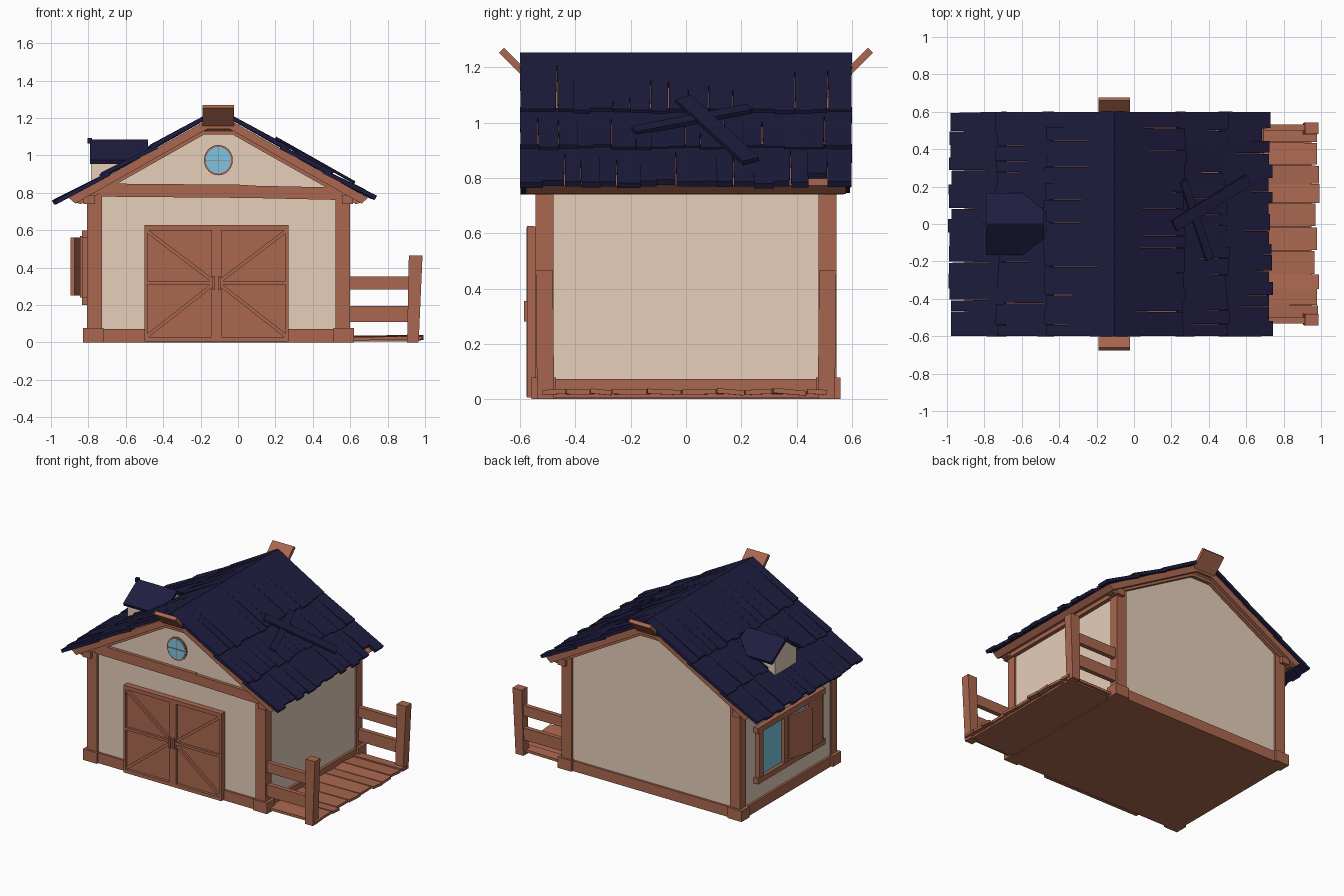
import bpy, bmesh, math, random
from mathutils import Vector as V

if "Cube" in bpy.data.objects:
    bpy.data.objects.remove(bpy.data.objects["Cube"])

random.seed(7)
R = random.uniform
CX, K = -0.105, 0.565            # ridge x, roof slope


def material(name, col):
    m = bpy.data.materials.new(name)
    m.diffuse_color = (*col, 1)
    m.use_nodes = True
    m.node_tree.nodes["Principled BSDF"].inputs["Base Color"].default_value = m.diffuse_color
    return m


WOOD = material("brown wood", (0.40, 0.136, 0.080))
PLASTER = material("beige plaster", (0.79, 0.62, 0.49))
SHINGLE = material("navy shingle", (0.0128, 0.0120, 0.049))
GLASS = material("blue glass", (0.20, 0.56, 0.76))


def finish(name, bm, mat):
    bmesh.ops.recalc_face_normals(bm, faces=bm.faces)
    me = bpy.data.meshes.new(name)
    bm.to_mesh(me)
    bm.free()
    me.materials.append(mat)
    ob = bpy.data.objects.new(name, me)
    bpy.context.collection.objects.link(ob)
    return ob


def boards(name, mat, items):
    """Each item: start, end, width vector, thickness vector, optional end taper."""
    bm = bmesh.new()
    for a, b, w, t, *taper in items:
        a, b, w, t = V(a), V(b), V(w) / 2, V(t) / 2
        k = taper[0] if taper else 1
        vs = [bm.verts.new(p + s * u * w + r * t) for p, s in ((a, 1), (b, k))
              for u, r in ((-1, -1), (1, -1), (1, 1), (-1, 1))]
        for f in ((0, 1, 2, 3), (7, 6, 5, 4), (0, 4, 5, 1), (1, 5, 6, 2), (2, 6, 7, 3), (3, 7, 4, 0)):
            bm.faces.new([vs[i] for i in f])
    return finish(name, bm, mat)


def box(x0, x1, y0, y1, z0, z1):
    """Axis aligned item for boards()."""
    xm, ym = (x0 + x1) / 2, (y0 + y1) / 2
    return ((xm, ym, z0), (xm, ym, z1), (x1 - x0, 0, 0), (0, y1 - y0, 0))


def prism(name, mat, profile, lo, hi, along="y"):
    """Extrude a 2D profile along y (profile is xz) or x (profile is yz)."""
    bm = bmesh.new()
    put = (lambda p, d: (p[0], d, p[1])) if along == "y" else (lambda p, d: (d, p[0], p[1]))
    f = bm.faces.new([bm.verts.new(put(p, lo)) for p in profile])
    ext = bmesh.ops.extrude_face_region(bm, geom=[f])
    shift = (0, hi - lo, 0) if along == "y" else (hi - lo, 0, 0)
    bmesh.ops.translate(bm, verts=[v for v in ext["geom"] if isinstance(v, bmesh.types.BMVert)], vec=shift)
    return finish(name, bm, mat)


def band(top, bot, d, flat):
    """Gable-shaped band profile, flat under the ridge."""
    return [(CX - d, top - K * d), (CX, top), (CX + d, top - K * d),
            (CX + d - .035, bot - K * (d - .035)), (CX + flat, bot - K * flat),
            (CX - flat, bot - K * flat), (CX - d + .035, bot - K * (d - .035))]


# Walls, floor and sill
prism("walls", PLASTER, [(-.80, .02), (.588, .02), (.588, .8), (CX, 1.185), (-.80, .8)], -.53, .53)
boards("sill", WOOD, [box(-.815, .605, -.545, .545, 0, .073)])
boards("sill_corners", WOOD, [box(x - .055, x + .055, y - .045, y + .045, 0, .078)
                              for x in (-.775, .565) for y in (-.515, .515)])
boards("corner_posts", WOOD, [box(x - .04, x + .04, y - .033, y + .033, .05, .80)
                              for x in (-.768, .56) for y in (-.512, .512)])
boards("eave_beams", WOOD, [box(x - .03, x + .03, -.57, .57, .74, .785) for x in (-.795, .585)])

# Roof frame: deck and gable trims
prism("roof_deck", WOOD, band(1.225, 1.175, .80, .06), -.58, .58)
for side, y in (("front", -.555), ("back", .50)):
    prism(side + "_gable_trim", WOOD, band(1.185, 1.155, .77, .075), y, y + .055)
boards("ridge_end_planks", WOOD, [((CX, s * .53, 1.125), (CX, s * .668, 1.262), (.168, 0, 0), (0, s * -.018, .018))
                                  for s in (-1, 1)])

# Sagging front beam, in two pieces
boards("front_gable_beam", WOOD, [
    ((-.74, -.53, .815), (.05, -.53, .808), (0, 0, .07), (0, .045, 0)),
    ((.05, -.53, .806), (.55, -.53, .795), (0, 0, .066), (0, .045, 0))])

# Shingles: overlapping rows of uneven boards on each slope
nrm = math.hypot(1, K)


def slope(s, d, y, h):
    return V((CX + s * (d + h * K / nrm), y, 1.225 - K * d + h / nrm))


for label, s, rows in (("right", 1, (0, .36, .59, .82)), ("left", -1, (0, .355, .61, .865))):
    items = []
    for r in range(3):
        y = -.6
        while y < .595:
            w = min(R(.055, .088), .6 - y)
            if .6 - y - w < .03:
                w = .6 - y
            end = rows[r + 1] + (R(-.012, .012) if r == 2 else R(-.008, .015))
            if s == 1 and r == 2 and .5 < y + w < .56:   # one broken shingle
                end -= .05
            yc, lift = y + w / 2, R(.013, .023)
            items.append((slope(s, rows[r] - .03 if r else -.012, yc, .014 if r == 0 else .006),
                          slope(s, end, yc + R(-.004, .004) * (abs(yc) < .55), lift),
                          (0, w + .001, 0), (s * .011, 0, .019), R(.94, 1.0)))
            y += w
    boards(label + "_shingles", SHINGLE, items)


# Patch planks crossed on the right slope, given by (y, z) ends
def patch(y0, z0, y1, z1, h, w):
    a, b = (slope(1, (1.225 - z) / K, y, h) for y, z in ((y0, z0), (y1, z1)))
    n = V((K, 0, 1)).normalized()
    return (a, b, (b - a).cross(n).normalized() * w, n * .016)


boards("roof_patch_planks", SHINGLE, [patch(-.19, .945, .23, 1.025, .030, .045),
                                      patch(-.01, 1.055, .235, .83, .036, .065)])

# Dormer on the left slope
prism("dormer_walls", PLASTER, [(-.12, .82), (.12, .82), (.12, .975), (0, 1.06), (-.12, .975)], -.785, -.49, "x")
for label, s in (("front", -1), ("back", 1)):
    prism("dormer_roof_" + label, SHINGLE, [(0, 1.085), (s * .165, .975), (s * .157, .955), (0, 1.06)],
          -.79, -.48, "x")
boards("dormer_ridge_tip", SHINGLE, [box(-.805, -.78, -.012, .012, 1.065, 1.092)])

# Barn door: slab, stiles, rails and slanted braces
door = [box(-.50, .27, -.556, -.49, .005, .625)]
for x in (-.493, .263):
    door.append(box(x - .008, x + .008, -.575, -.55, .005, .627))
door.append(box(-.143, -.087, -.575, -.55, .03, .60))
for z0, z1 in ((.005, .03), (.60, .627)):
    door.append(box(-.50, .27, -.575, -.55, z0, z1))
for x0, x1 in ((-.485, -.143), (.255, -.087)):
    door.append(box(min(x0, x1), max(x0, x1), -.572, -.55, .31, .328))
    for z0, z1 in ((.595, .335), (.035, .303)):
        door.append(((x0, -.56, z0), (x1, -.56, z1), (0, 0, .024), (0, .02, 0)))
boards("barn_door", WOOD, door)
boards("door_seam", WOOD, [box(-.118, -.112, -.578, -.57, .01, .62)])
boards("door_handles", WOOD, [box(x - .006, x + .006, -.587, -.57, .28, .355) for x in (-.13, -.10)])


# Round gable window
def disc(name, mat, r, y0, y1):
    pts = [(CX + r * .95 * math.cos(i * math.tau / 24), .975 + r * math.sin(i * math.tau / 24)) for i in range(24)]
    return prism(name, mat, pts, y0, y1)


disc("round_window_frame", WOOD, .081, -.540, -.52)
disc("round_window_glass", GLASS, .071, -.543, -.535)
boards("round_window_bars", WOOD, [box(CX - .002, CX + .002, -.546, -.540, .908, 1.042),
                                   box(CX - .066, CX + .066, -.546, -.540, .973, .977)])

# Left window with frame, glass and shutters
boards("side_window_glass", GLASS, [box(-.812, -.79, -.32, .32, .24, .57)])
boards("side_window_frame", WOOD,
       [box(-.832, -.79, y - .022, y + .022, .21, .59) for y in (-.34, .06, .34)] +
       [box(-.835, -.79, -.38, .38, z - .02, z + .02) for z in (.22, .58)])
boards("shutters", WOOD, [
    ((-.855, -.06, .25), (-.855, -.06, .56), (-.06, -.18, 0), (.02, -.006, 0)),
    ((-.835, -.25, .24), (-.835, -.25, .57), (0, .17, 0), (.022, 0, 0))])

# Porch deck of worn planks, with posts and rails
deck, y = [], -.52
while y < .5:
    w = min(R(.07, .13), .51 - y)
    deck.append(((.57, y + w / 2, .022), (R(.965, .992), y + w / 2, .026),
                 (0, w, R(-.012, .012)), (0, 0, .018), R(.94, 1)))
    y += w
boards("porch_planks", WOOD, deck)
boards("porch_joist", WOOD, [box(.58, .95, -.50, .49, .004, .018)])
boards("porch_posts", WOOD, [((.935, s * .508, 0), (.95, s * .513, .466), (.062, 0, 0), (0, .062, 0), 1.18)
                             for s in (-1, 1)])
boards("porch_rails", WOOD, [((.57, s * .515, z), (.935, s * .515, z), (0, 0, h), (0, .032, 0))
                             for s in (-1, 1) for z, h in ((.318, .072), (.153, .085))])
